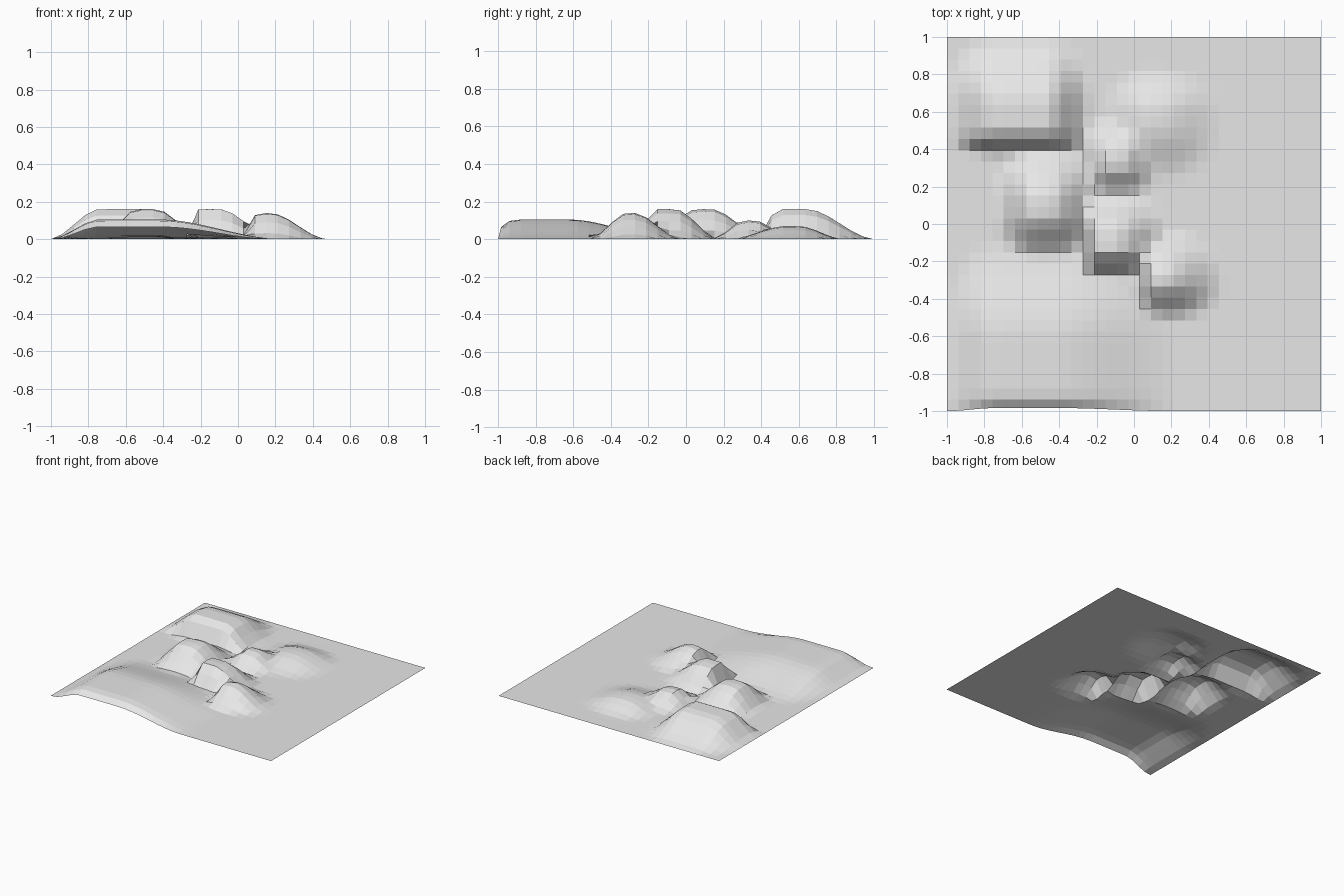
import bpy
import bmesh
from math import hypot

cube = bpy.data.objects.get("Cube")
if cube:
    bpy.data.objects.remove(cube, do_unlink=True)

GRID = 33  # cells per side


class Hill:
    """Flat-topped mound with its own slope length on each side."""

    def __init__(self, top_x, top_y, height, left, right, front, back):
        self.top_x, self.top_y, self.height = top_x, top_y, height
        self.left, self.right, self.front, self.back = left, right, front, back

    def at(self, x, y):
        def run(v, span, low, high):
            if v < span[0]:
                return (span[0] - v) / low
            return max(v - span[1], 0) / high
        d = hypot(run(x, self.top_x, self.left, self.right),
                  run(y, self.top_y, self.front, self.back))
        t = max(1 - d, 0)
        return self.height * t * t * (3 - 2 * t)


# Slopes are listed as: -x side, +x side, front, back
hills = [
    Hill((-.74, -.46), (.49, .64), .16, .27, .23, .12, .37),    # back mesa
    Hill((-.54, -.44), (.06, .13), .16, .20, .26, .26, .30),    # middle mound
    Hill((-.21, -.10), (-.15, -.06), .16, .07, .30, .15, .24),  # central knoll
    Hill((.11, .17), (-.31, -.28), .14, .11, .31, .21, .26),    # front knoll
    Hill((-.15, -.07), (.31, .36), .10, .13, .20, .17, .22),    # small knoll
    Hill((.08, .16), (.53, .60), .07, .24, .30, .30, .24),      # low back rise
    Hill((-.74, -.42), (-.9, -.62), .105, .27, .66, .24, .55),  # broad front hill
]

# Single open sheet, raised by the hills
bm = bmesh.new()
bmesh.ops.create_grid(bm, x_segments=GRID, y_segments=GRID, size=1)
for v in bm.verts:
    x, y = v.co.x, v.co.y
    v.co.z = max(h.at(x, y) for h in hills)
    if y < -.99:  # the raised front border is drawn slightly inward
        v.co.y += .25 * v.co.z
    if x < -.99:  # the low side border stays on the ground
        v.co.z *= .5

mesh = bpy.data.meshes.new("hilly_ground")
bm.to_mesh(mesh)
bm.free()
ground = bpy.data.objects.new("hilly_ground", mesh)
bpy.context.collection.objects.link(ground)

# Plain grey
grey = bpy.data.materials.new("light_grey")
grey.use_nodes = True
colour = (.8, .8, .8, 1)
grey.diffuse_color = colour
grey.node_tree.nodes["Principled BSDF"].inputs["Base Color"].default_value = colour
mesh.materials.append(grey)
